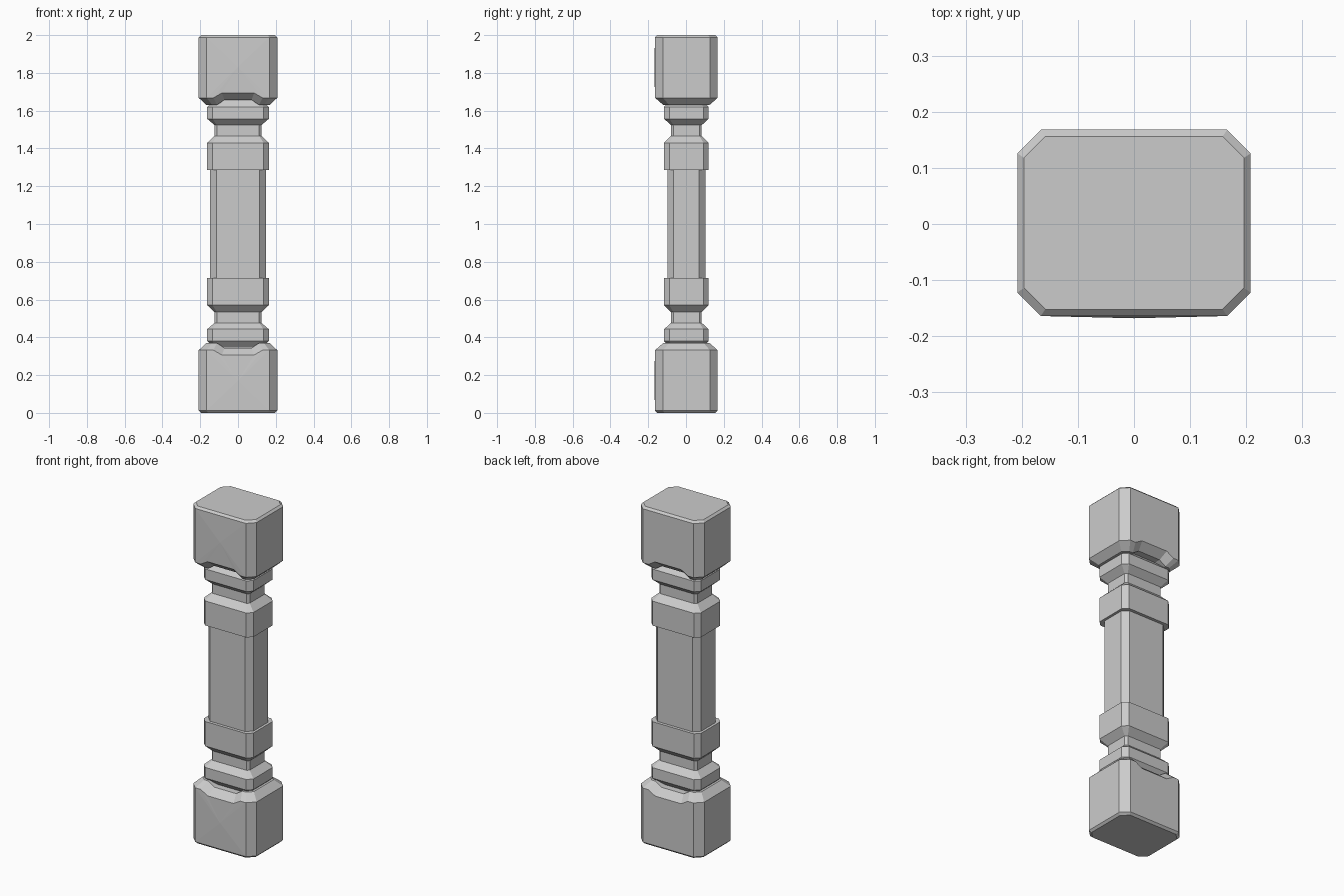
import bpy, bmesh

if "Cube" in bpy.data.objects:
    bpy.data.objects.remove(bpy.data.objects["Cube"])

stone = bpy.data.materials.new("grey stone")
stone.diffuse_color = (0.6, 0.6, 0.6, 1)
stone.use_nodes = True
stone.node_tree.nodes["Principled BSDF"].inputs["Base Color"].default_value = stone.diffuse_color
Y0 = 0.002          # slight offset of the body: the front faces bulge a little
NOTCH = 0.026       # rise of the channel in the block edge


def finish(bm, name):
    bmesh.ops.recalc_face_normals(bm, faces=bm.faces)
    me = bpy.data.meshes.new(name)
    bm.to_mesh(me)
    bm.free()
    me.materials.append(stone)
    bpy.context.collection.objects.link(bpy.data.objects.new(name, me))


def ring(bm, z, hx, hy, c, notch=None):
    """Chamfered rectangle; notch = (outer x, inner x, rise) splits front and back."""
    xs = [-hx + c, hx - c]
    if notch:
        xo, xi, rise = notch
        xs = [xs[0], -xo, -xi, xi, xo, xs[1]]
    lift = lambda x: rise if notch and abs(x) <= xi + 1e-6 else 0
    pts = [(x, -hy, z + lift(x)) for x in xs]
    pts += [(hx, -hy + c, z), (hx, hy - c, z)]
    pts += [(x, hy, z + lift(x)) for x in reversed(xs)]
    pts += [(-hx, hy - c, z), (-hx, -hy + c, z)]
    return [bm.verts.new((x, y + Y0, h)) for x, y, h in pts]


def loft(bm, rings):
    for a, b in zip(rings, rings[1:]):
        n = len(a)
        for i in range(n):
            bm.faces.new((a[i], a[(i + 1) % n], b[(i + 1) % n], b[i]))


def turned(name, profile, flip=False):
    """Stack of chamfered sections, closed at both ends."""
    bm = bmesh.new()
    rings = [ring(bm, 2 - z if flip else z, *s) for z, *s in profile]
    loft(bm, rings)
    bm.faces.new(rings[0])
    bm.faces.new(rings[-1])
    finish(bm, name)


def block(name, flip=False):
    """End block with bevelled cap, tapered inner edge and a channel front to back."""
    bm = bmesh.new()
    inner = ring(bm, 1.63, 0.167, 0.122, 0.03, (0.112, 0.072, NOTCH))
    edge = ring(bm, 1.668, 0.208, 0.166, 0.042, (0.13, 0.085, NOTCH))
    shoulder = ring(bm, 1.988, 0.208, 0.166, 0.042, (0.13, 0.085, 0))
    cap = ring(bm, 2.0, 0.196, 0.154, 0.038, (0.13, 0.085, 0))
    loft(bm, [inner, edge, shoulder, cap])
    bm.faces.new(cap)
    # channelled inner end, closed in strips running front to back
    f, b = inner[:6], inner[8:14][::-1]
    for i in range(1, 4):
        bm.faces.new((f[i], f[i + 1], b[i + 1], b[i]))
    bm.faces.new((f[4], f[5], inner[6], inner[7], b[5], b[4]))
    bm.faces.new((f[1], f[0], inner[15], inner[14], b[0], b[1]))
    bmesh.ops.recalc_face_normals(bm, faces=bm.faces)
    bmesh.ops.dissolve_limit(bm, angle_limit=0.01, verts=bm.verts, edges=bm.edges)
    # faint bulge on the front face
    front = [p for p in bm.faces if p.normal.y < -0.99]
    for v in bmesh.ops.poke(bm, faces=front)["verts"]:
        v.co.y = -0.168
    if flip:
        for v in bm.verts:
            v.co.z = 2 - v.co.z
    finish(bm, name)


# neck bead, narrow throat and collar, from the block towards the shaft
neck = [
    (1.655, 0.130, 0.085, 0.015),
    (1.620, 0.163, 0.118, 0.028),
    (1.557, 0.163, 0.118, 0.028),
    (1.523, 0.124, 0.081, 0.012),
    (1.467, 0.124, 0.081, 0.012),
    (1.430, 0.163, 0.118, 0.028),
    (1.285, 0.163, 0.118, 0.028),
]

block("top_block")
block("bottom_block", True)
turned("upper_neck", neck)
turned("lower_neck", neck, True)
turned("shaft", [(0.715, 0.148, 0.1, 0.033), (1.285, 0.148, 0.1, 0.033)])
